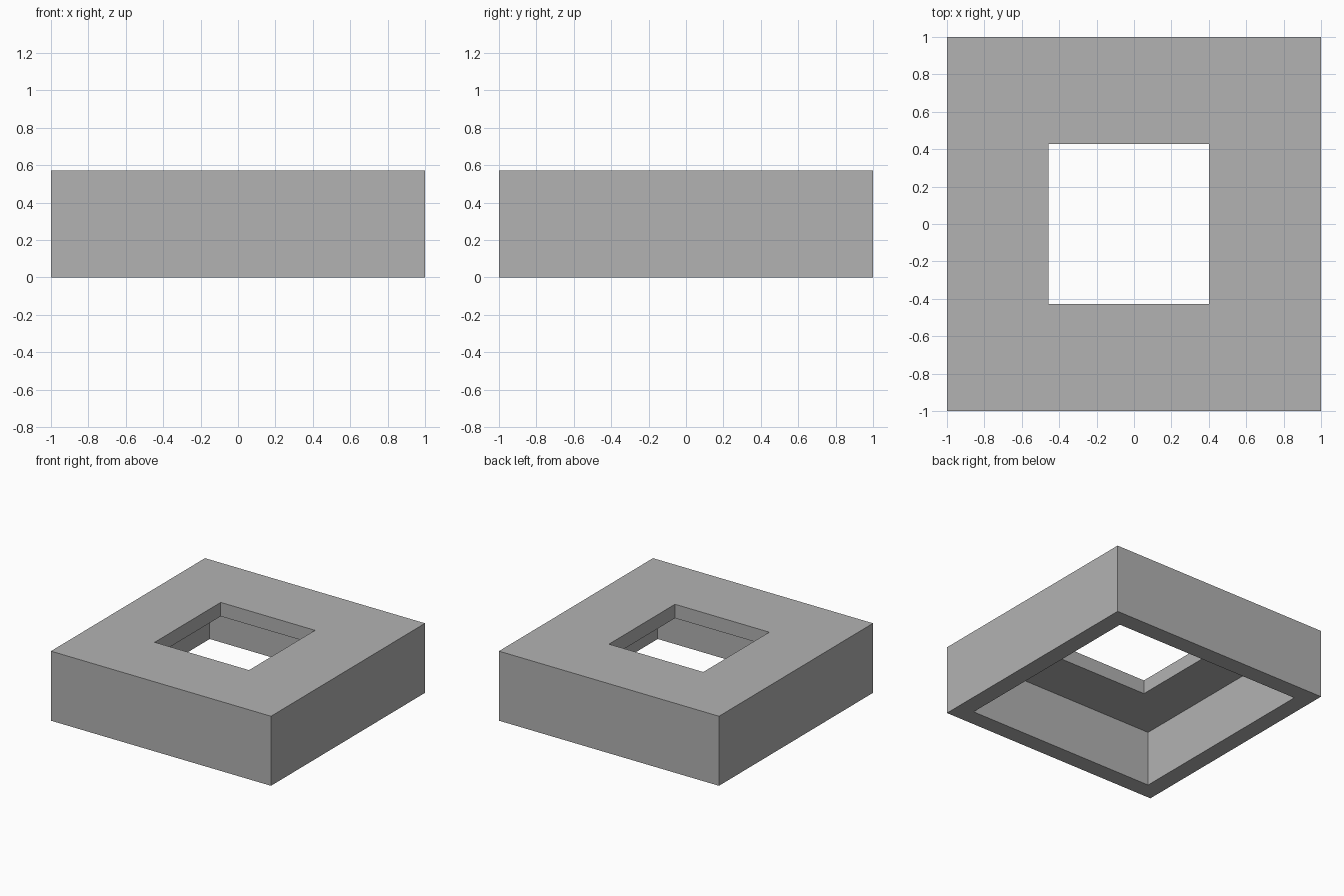
import bpy
import bmesh

# Remove the default cube
cube = bpy.data.objects.get("Cube")
if cube:
    bpy.data.objects.remove(cube, do_unlink=True)

UNIT = 1 / 7           # wall thickness
HEIGHT = 4 * UNIT
CEILING = 3.2 * UNIT   # underside of the top plate
INNER = 1 - UNIT       # half width of the open underside
HOLE = 3 * UNIT        # half width of the window in the top
SHIFT = -0.2 * UNIT    # window sits slightly off centre

# Material
grey = bpy.data.materials.new("plain_grey")
grey.use_nodes = True
colour = (0.448, 0.448, 0.448, 1)
grey.diffuse_color = colour
grey.node_tree.nodes["Principled BSDF"].inputs["Base Color"].default_value = colour

bm = bmesh.new()


def square_loop(half, z, shift=0):
    """Counter-clockwise square of vertices at height z."""
    corners = ((-1, -1), (1, -1), (1, 1), (-1, 1))
    return [bm.verts.new((half * x + shift, half * y, z)) for x, y in corners]


# Section loops: outer wall, top, window lip, ceiling, inner wall, bottom rim
loops = [
    square_loop(1, 0),
    square_loop(1, HEIGHT),
    square_loop(HOLE, HEIGHT, SHIFT),
    square_loop(HOLE, CEILING, SHIFT),
    square_loop(INNER, CEILING),
    square_loop(INNER, 0),
]

# Join each loop to the next, closing back on the first
for a, b in zip(loops, loops[1:] + loops[:1]):
    for i in range(4):
        j = (i + 1) % 4
        bm.faces.new((a[i], a[j], b[j], b[i]))

mesh = bpy.data.meshes.new("hollow_square_cover")
bm.to_mesh(mesh)
bm.free()
mesh.materials.append(grey)
cover = bpy.data.objects.new("hollow_square_cover", mesh)
bpy.context.collection.objects.link(cover)
